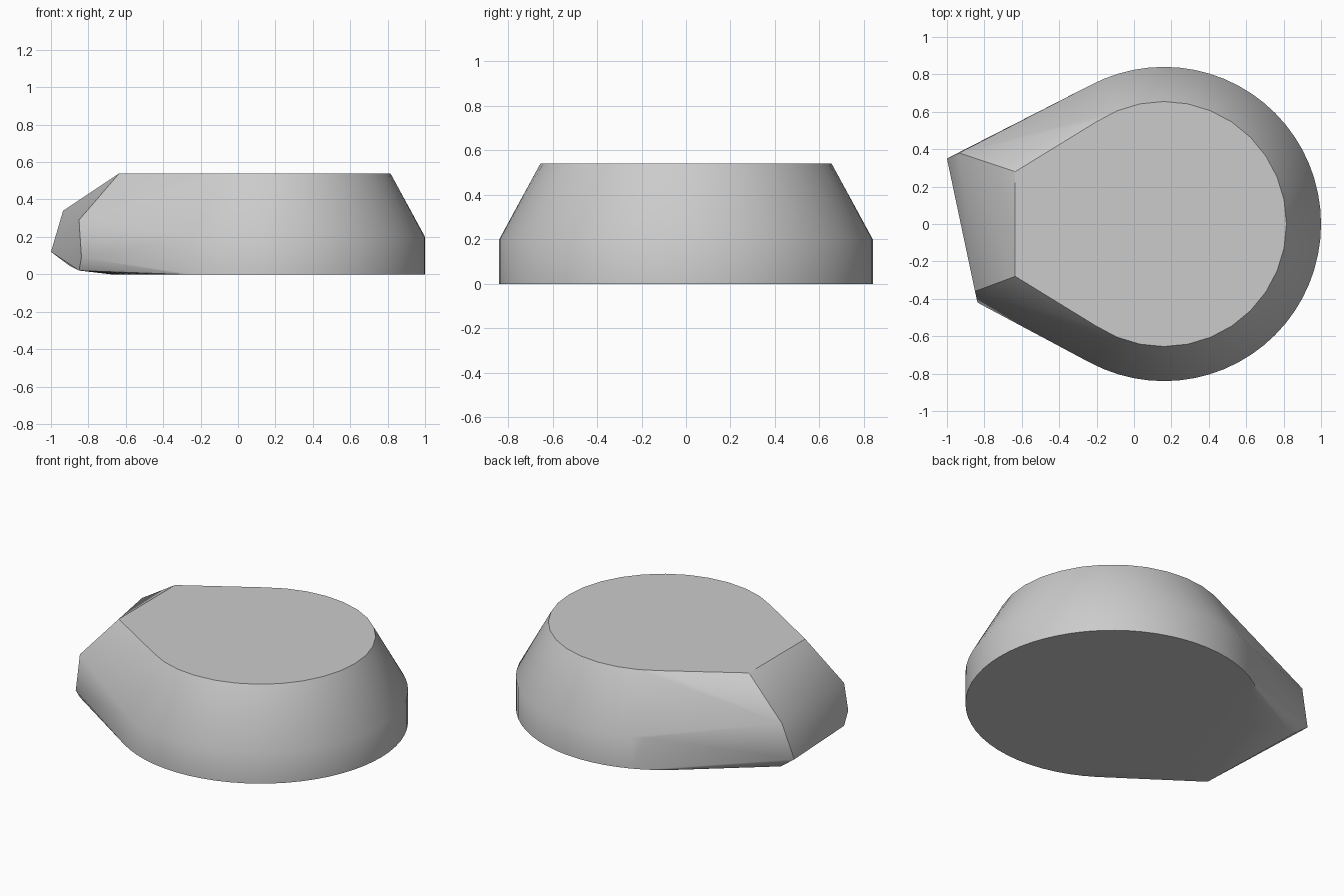
import bpy
import bmesh
from math import cos, sin, tau, radians

cube = bpy.data.objects.get("Cube")
if cube:
    bpy.data.objects.remove(cube)

CENTRE_X = 0.16


def ring(bm, radius, z, count):
    for i in range(count):
        a = tau * i / count
        bm.verts.new((CENTRE_X + radius * cos(a), radius * sin(a), z))


# Plain grey surface
grey = bpy.data.materials.new("plain_grey")
grey.use_nodes = True
colour = (0.6, 0.6, 0.6, 1)
grey.diffuse_color = colour
grey.node_tree.nodes["Principled BSDF"].inputs["Base Color"].default_value = colour

bm = bmesh.new()

# Round body: straight rim below, tapering to a smaller flat top
ring(bm, 0.84, 0, 64)
ring(bm, 0.84, 0.2, 64)
ring(bm, 0.655, 0.54, 32)

# Blunt nose: level top corners and a skewed end block
for side in (-1, 1):
    bm.verts.new((-0.635, 0.28 * side, 0.54))
nose = [
    (-1.0, 0.35, 0.12), (-0.935, 0.38, 0.34), (-0.9, 0.34, 0.045),
    (-0.85, -0.36, 0.29), (-0.837, -0.42, 0.09), (-0.85, -0.36, 0.02),
]
for point in nose:
    bm.verts.new(point)

# Wrap one taut skin around body and nose
hull = bmesh.ops.convex_hull(bm, input=bm.verts[:])
inner = {g for g in hull["geom_interior"] + hull["geom_unused"]
         if isinstance(g, bmesh.types.BMVert)}
bmesh.ops.delete(bm, geom=list(inner), context="VERTS")
bmesh.ops.dissolve_limit(bm, angle_limit=radians(0.2),
                         verts=bm.verts[:], edges=bm.edges[:])
bmesh.ops.recalc_face_normals(bm, faces=bm.faces[:])

mesh = bpy.data.meshes.new("tapered_body")
bm.to_mesh(mesh)
bm.free()
mesh.materials.append(grey)
body = bpy.data.objects.new("tapered_body", mesh)
bpy.context.collection.objects.link(body)

bpy.ops.object.select_all(action="DESELECT")
body.select_set(True)
bpy.context.view_layer.objects.active = body
bpy.ops.object.shade_smooth_by_angle(angle=radians(30))
